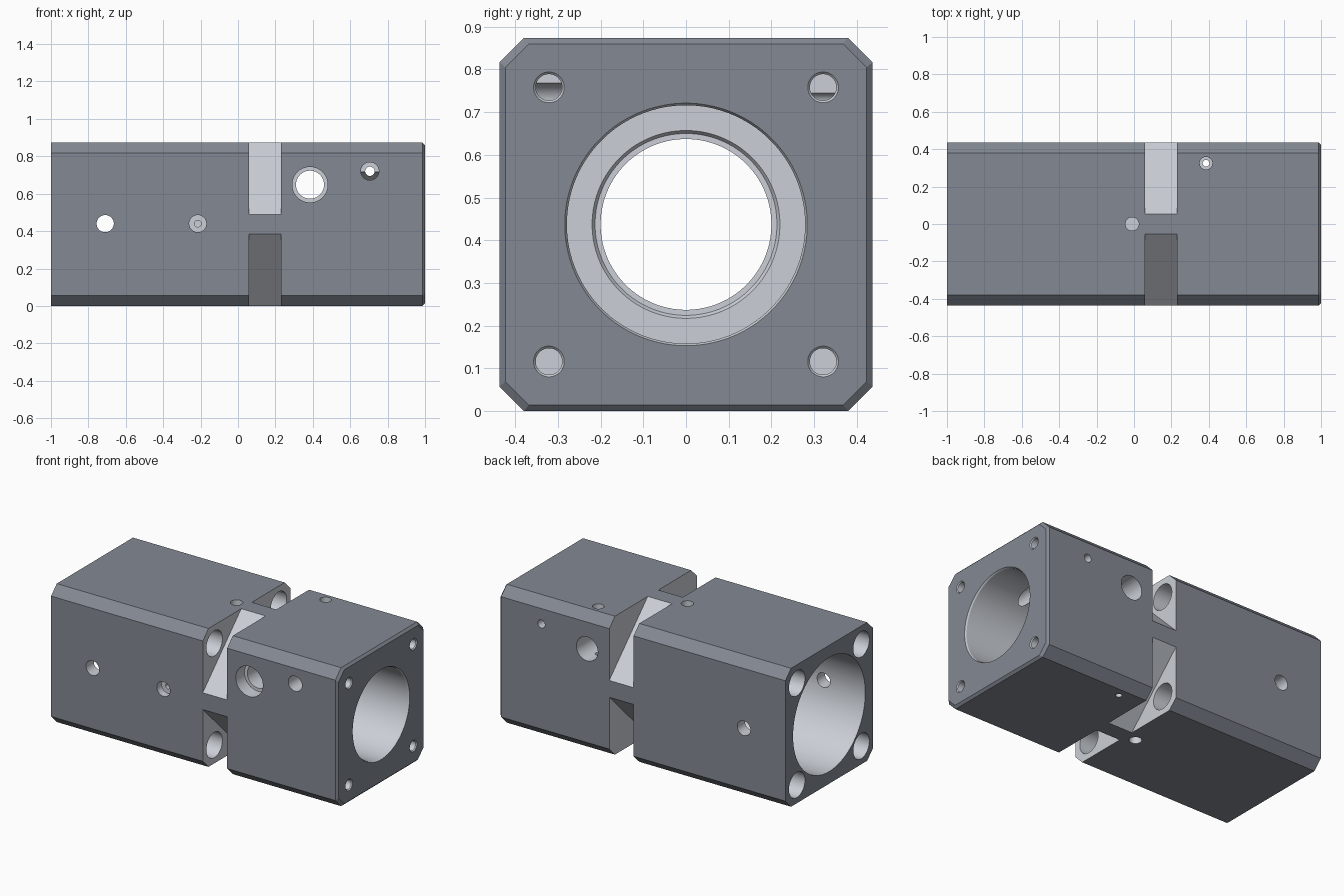
import bpy, bmesh, math
from mathutils import Vector

if "Cube" in bpy.data.objects:
    bpy.data.objects.remove(bpy.data.objects["Cube"])

H = 0.437    # half width, also the height of the bore axis
C = 0.057    # long-edge chamfer


def material(name, rgb):
    m = bpy.data.materials.new(name)
    m.diffuse_color = (*rgb, 1)
    m.use_nodes = True
    m.node_tree.nodes["Principled BSDF"].inputs["Base Color"].default_value = m.diffuse_color
    return m


dark = material("dark_outer", (0.23, 0.25, 0.29))
light = material("machined", (0.60, 0.63, 0.68))


def loft(name, rings, mat):
    """Closed solid skinned through a list of equal-length point rings."""
    bm = bmesh.new()
    loops = [[bm.verts.new(p) for p in ring] for ring in rings]
    n = len(loops[0])
    for a, b in zip(loops, loops[1:]):
        for i in range(n):
            j = (i + 1) % n
            bm.faces.new((a[i], a[j], b[j], b[i]))
    bm.faces.new(loops[0])
    bm.faces.new(loops[-1])
    bmesh.ops.recalc_face_normals(bm, faces=bm.faces)
    me = bpy.data.meshes.new(name)
    bm.to_mesh(me)
    bm.free()
    me.materials.append(mat)
    ob = bpy.data.objects.new(name, me)
    bpy.context.collection.objects.link(ob)
    return ob


def cut(cutter):
    """Subtract a cutter from the body, keeping its material, and remove it."""
    cutter.hide_render = True
    mod = body.modifiers.new("cut", 'BOOLEAN')
    mod.operation = 'DIFFERENCE'
    mod.solver = 'EXACT'
    mod.material_mode = 'TRANSFER'
    mod.object = cutter
    bpy.context.view_layer.objects.active = body
    bpy.ops.object.modifier_apply(modifier=mod.name)
    bpy.data.objects.remove(cutter)


def drill(axis, a, b, profile, n=32):
    """Revolved cutter along an axis; profile = (position, radius) steps."""
    rings = []
    for t, r in profile:
        ring = []
        for i in range(n):
            w = 2 * math.pi * (i + 0.5) / n
            u, v = a + r * math.cos(w), b + r * math.sin(w)
            ring.append(Vector({'x': (t, u, v), 'y': (u, t, v), 'z': (u, v, t)}[axis]))
        rings.append(ring)
    cut(loft("hole_cutter", rings, light))


# Chamfered square block, with a small bevel around the right end
def section(x, h):
    c = h - C * h / H
    pts = [(h, c), (c, h), (-c, h), (-h, c), (-h, -c), (-c, -h), (c, -h), (h, -c)]
    return [(x, y, z + H) for y, z in pts]


body = loft("valve_block", [section(-1, H), section(0.986, H), section(1, H - 0.014)], dark)

# Main bore: wide left chamber, narrow throat, right chamber
drill('x', 0, H, [(-1.1, 0.36), (-0.1, 0.36), (-0.1, 0.2), (0.2, 0.2),
                  (0.2, 0.213), (0.21, 0.22), (0.21, 0.279), (0.99, 0.279),
                  (1.0, 0.284), (1.1, 0.284)], 96)

# Diagonal corner notches and corner bolt holes
for sy in (-1, 1):
    for sz in (-1, 1):
        tri = [(-0.01, 0.5), (0.5, -0.01), (0.5, 0.5)]
        cut(loft("notch_cutter", [[(x, sy * y, H + sz * z) for y, z in tri]
                                  for x in (0.06, 0.23)], light))
        y, z = sy * 0.321, H + sz * 0.321
        drill('x', y, z, [(-1.1, 0.08), (0.1, 0.08)])
        drill('x', y, z, [(0.7, 0.031), (0.994, 0.031), (1.0, 0.036), (1.1, 0.036)])

# Cross holes through front and back
drill('y', -0.71, 0.44, [(-0.6, 0.046), (0.6, 0.046)])
drill('y', 0.385, 0.648, [(-0.6, 0.095), (-0.35, 0.095), (-0.35, 0.075), (0.6, 0.075)], 48)
drill('y', 0.705, 0.72, [(-0.6, 0.048), (0, 0.048), (0, 0.025), (0.6, 0.025)])

# Blind front port
drill('y', -0.215, 0.44, [(-0.6, 0.046), (-0.39, 0.046), (-0.39, 0.018), (-0.3, 0.018)])

# Vertical holes: small through hole and a blind pair above and below
drill('z', 0.385, 0.325, [(-0.1, 0.018), (0.75, 0.018), (0.75, 0.034), (1.0, 0.034)])
drill('z', -0.01, 0, [(0.74, 0.036), (1.0, 0.036)])
drill('z', -0.01, 0, [(-0.1, 0.036), (0.13, 0.036)])

# Smooth round walls, crisp edges
bpy.ops.object.select_all(action='DESELECT')
body.select_set(True)
bpy.context.view_layer.objects.active = body
bpy.ops.object.shade_smooth_by_angle(angle=math.radians(25))
